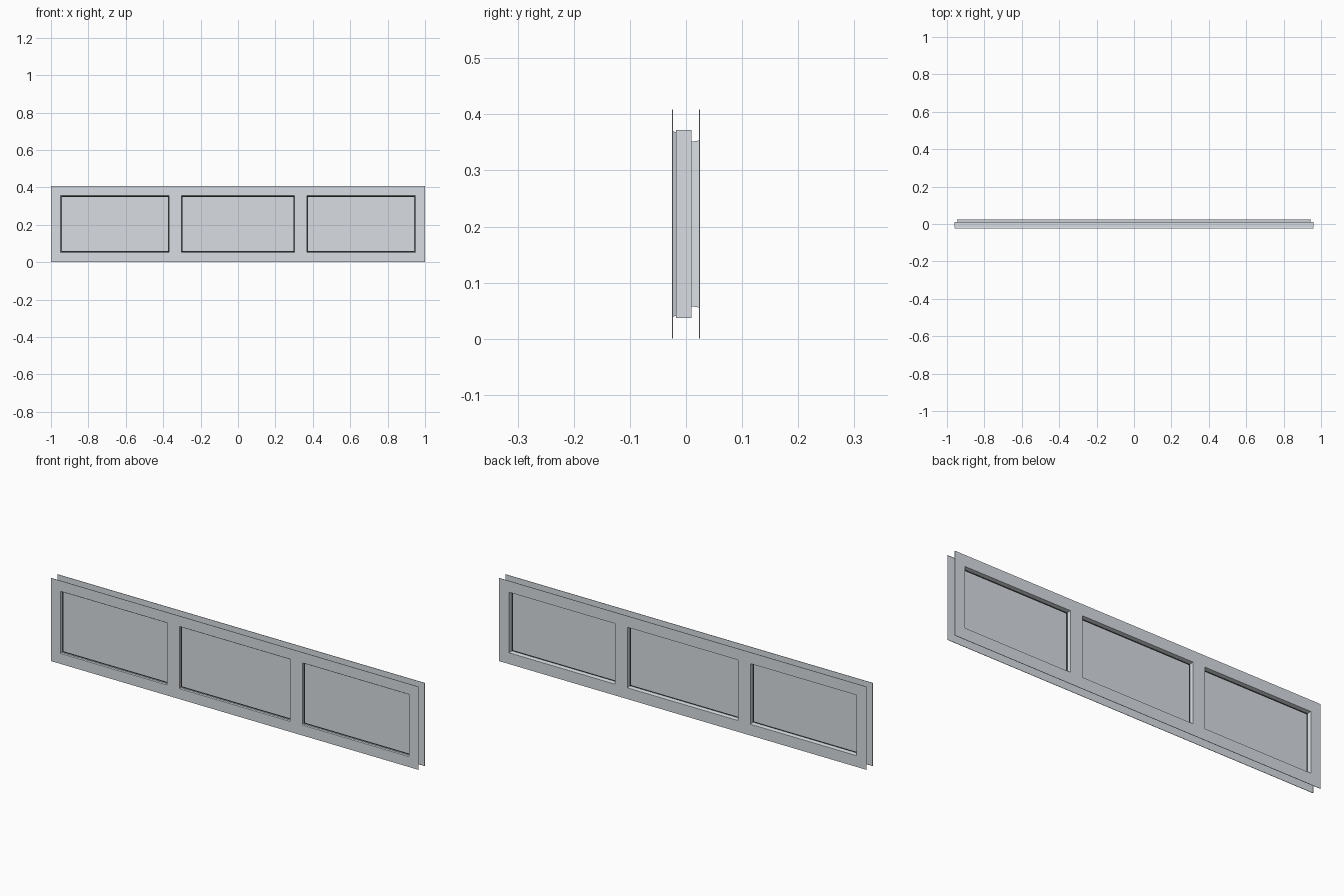
import bpy
import bmesh

cube = bpy.data.objects.get("Cube")
if cube:
    bpy.data.objects.remove(cube, do_unlink=True)

W, H = 1.0, 0.409
MID = H / 2
FRONT, BACK = -0.025, 0.025
CORE_FRONT, CORE_BACK = -0.018, 0.01
PANE_FRONT, PANE_BACK = -0.012, 0.004
MULLION_IN, MULLION_OUT = 0.302, 0.368
EDGE = 0.002
SEAL = 0.004


def material(name, colour):
    mat = bpy.data.materials.new(name)
    mat.use_nodes = True
    mat.diffuse_color = colour
    mat.node_tree.nodes["Principled BSDF"].inputs["Base Color"].default_value = colour
    return mat


grey = material("pale grey", (0.69, 0.73, 0.77, 1))
black = material("black rubber", (0.03, 0.03, 0.03, 1))


def finish(name, bm, mat=grey):
    mesh = bpy.data.meshes.new(name)
    bm.to_mesh(mesh)
    bm.free()
    mesh.materials.append(mat)
    obj = bpy.data.objects.new(name, mesh)
    bpy.context.collection.objects.link(obj)


def ring(bm, x0, x1, z0, z1, y):
    return [bm.verts.new((x, y, z)) for x, z in ((x0, z0), (x1, z0), (x1, z1), (x0, z1))]


def face(bm, loop, flip):
    bm.faces.new(loop[::-1] if flip else loop)


def bridge(bm, a, b, flip=False):
    for i in range(4):
        j = (i + 1) % 4
        face(bm, (a[i], a[j], b[j], b[i]), flip)


def trim(name, y, y_inner, end, half, taper):
    """Thin mitred border with a sloping reveal, crossed by two mullions."""
    back = y > 0
    bm = bmesh.new()
    z0, z1 = MID - half, MID + half
    # Border plate with a thin outer edge turned towards the panel
    rim = ring(bm, -W, W, 0, H, y - EDGE if back else y + EDGE)
    outer = ring(bm, -W, W, 0, H, y)
    lip = ring(bm, -end, end, z0, z1, y)
    foot = ring(bm, -end + taper, end - taper, z0 + taper, z1 - taper, y_inner)
    bridge(bm, rim, outer, back)
    bridge(bm, outer, lip, back)
    bridge(bm, lip, foot, back)
    # Mullions with their sides
    for x0, x1 in ((-MULLION_OUT, -MULLION_IN), (MULLION_IN, MULLION_OUT)):
        bar = ring(bm, x0, x1, z0, z1, y)
        base = ring(bm, x0 - EDGE, x1 + EDGE, z0 + taper, z1 - taper, y_inner)
        face(bm, bar, back)
        for i, j in ((1, 2), (3, 0)):
            face(bm, (bar[j], bar[i], base[i], base[j]), back)
    finish(name + "_trim", bm)

    # Dark seal around each pane at the foot of the reveals
    bm = bmesh.new()
    y_seal = y_inner + (EDGE if back else -EDGE)
    edge = end - taper
    spans = ((-edge, -MULLION_OUT - EDGE), (-MULLION_IN + EDGE, MULLION_IN - EDGE),
             (MULLION_OUT + EDGE, edge))
    for x0, x1 in spans:
        top = ring(bm, x0, x1, z0 + taper, z1 - taper, y_seal)
        low = ring(bm, x0 + SEAL, x1 - SEAL, z0 + taper + SEAL, z1 - taper - SEAL, y_inner)
        bridge(bm, top, low, back)
    finish(name + "_seals", bm, black)


# Core frame: outer sides with flanges behind each trim
bm = bmesh.new()
near = ring(bm, -0.96, 0.96, 0.037, 0.372, CORE_FRONT)
far = ring(bm, -0.96, 0.96, 0.037, 0.372, CORE_BACK)
near_hole = ring(bm, -0.945, 0.945, 0.056, 0.353, CORE_FRONT)
far_hole = ring(bm, -0.945, 0.945, 0.056, 0.353, CORE_BACK)
bridge(bm, near, near_hole)
bridge(bm, near, far, True)
bridge(bm, far, far_hole, True)
bmesh.ops.recalc_face_normals(bm, faces=bm.faces)
finish("core_frame", bm)

# Recessed panel filling the openings
bm = bmesh.new()
face(bm, ring(bm, -0.95, 0.95, 0.05, 0.36, PANE_FRONT), False)
face(bm, ring(bm, -0.95, 0.95, 0.05, 0.36, PANE_BACK), True)
finish("recessed_panel", bm)

# Shallow lip joining the core to the front trim
bm = bmesh.new()
bridge(bm, ring(bm, -0.96, 0.96, 0.038, 0.371, FRONT),
       ring(bm, -0.957, 0.957, 0.041, 0.368, CORE_FRONT), True)
finish("core_lip", bm)

trim("front", FRONT, PANE_FRONT, 0.949, 0.153, 0.004)
trim("back", BACK, PANE_BACK, 0.946, 0.149, 0.003)
